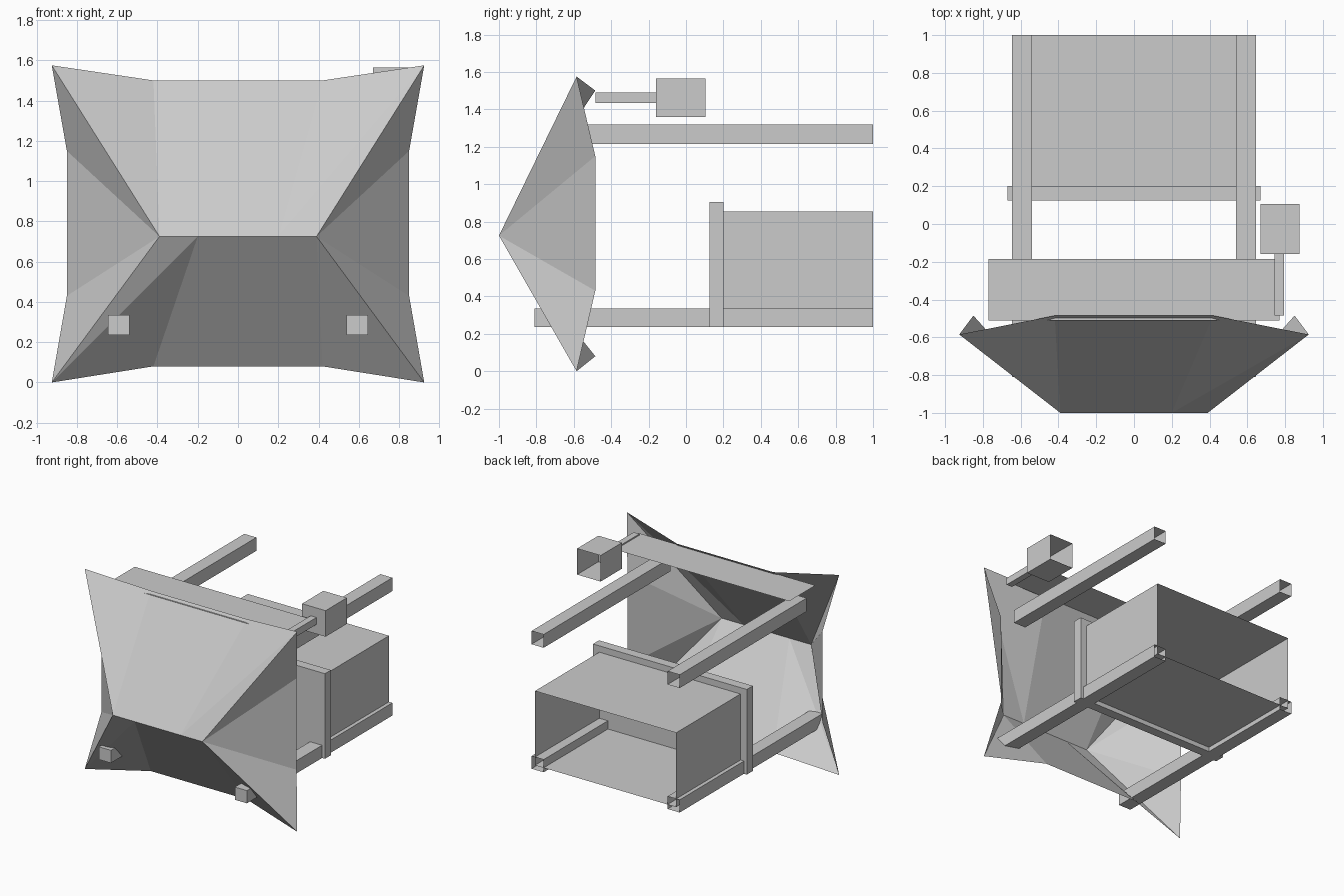
import bpy, bmesh

if "Cube" in bpy.data.objects:
    bpy.data.objects.remove(bpy.data.objects["Cube"])


def make_mesh(name, verts, faces):
    mesh = bpy.data.meshes.new(name)
    mesh.from_pydata(verts, [], faces)
    mesh.update()
    obj = bpy.data.objects.new(name, mesh)
    bpy.context.collection.objects.link(obj)
    return obj


def box(name, x, y, z, open_back=False):
    """Box from (min, max) ranges; open_back leaves out the +y face."""
    verts = [(a, b, c) for a in x for b in y for c in z]
    faces = [(0, 1, 3, 2), (4, 6, 7, 5), (0, 4, 5, 1), (0, 2, 6, 4), (1, 5, 7, 3)]
    if not open_back:
        faces.append((2, 3, 7, 6))
    return make_mesh(name, verts, faces)


# Faceted front shell: ridge, flared corners and straight edge segments
bm = bmesh.new()
V = {}
for s in (-1, 1):
    for key, co in {
        "ridge": (0.39, -1.0, 0.725), "mid": (0.2, -1.0, 0.725),
        "top_corner": (0.925, -0.585, 1.575), "low_corner": (0.925, -0.585, 0.0),
        "top": (0.42, -0.485, 1.5), "low": (0.42, -0.485, 0.08),
        "side_top": (0.85, -0.485, 1.15), "side_low": (0.85, -0.485, 0.43),
    }.items():
        V[key, s] = bm.verts.new((s * co[0], co[1], co[2]))


def facet(*keys):
    bm.faces.new([V[k] for k in keys])


for s in (-1, 1):
    # side wings
    facet(("ridge", s), ("top_corner", s), ("side_top", s))
    facet(("ridge", s), ("side_top", s), ("side_low", s))
    facet(("ridge", s), ("side_low", s), ("low_corner", s))
    # upper and lower slopes, with the ridge split on opposite sides
    for edge, corner, split in (("top", "top_corner", 1), ("low", "low_corner", -1)):
        if s == split:
            facet(("ridge", s), ("mid", s), (corner, s))
            facet(("mid", s), (edge, s), (corner, s))
            facet(("mid", s), ("mid", -s), (edge, s))
            facet(("mid", -s), ("ridge", -s), (edge, -s), (edge, s))
        else:
            facet(("ridge", s), (edge, s), (corner, s))
bmesh.ops.recalc_face_normals(bm, faces=bm.faces)
mesh = bpy.data.meshes.new("front_shell")
bm.to_mesh(mesh)
bm.free()
bpy.context.collection.objects.link(bpy.data.objects.new("front_shell", mesh))

# Upper and lower rails, open at the back
for side, x in (("left", (-0.645, -0.54)), ("right", (0.54, 0.645))):
    box("upper_rail_" + side, x, (-0.58, 1.0), (1.215, 1.32), True)
    box("lower_rail_" + side, x, (-0.81, 1.0), (0.235, 0.335), True)

# Thin shelf behind the top edge of the shell
make_mesh("top_shelf",
          [(-0.77, -0.51, 1.48), (0.77, -0.51, 1.48),
           (0.77, -0.185, 1.48), (-0.77, -0.185, 1.48)], [(0, 1, 2, 3)])

# Rear bin and its front panel
box("rear_bin", (-0.615, 0.615), (0.2, 1.0), (0.27, 0.855), True)
box("bin_front_panel", (-0.67, 0.67), (0.125, 0.2), (0.235, 0.905))

# Side pod on an arm
box("pod_arm", (0.745, 0.795), (-0.485, -0.16), (1.435, 1.49))
box("side_pod", (0.67, 0.875), (-0.16, 0.105), (1.36, 1.565), True)
